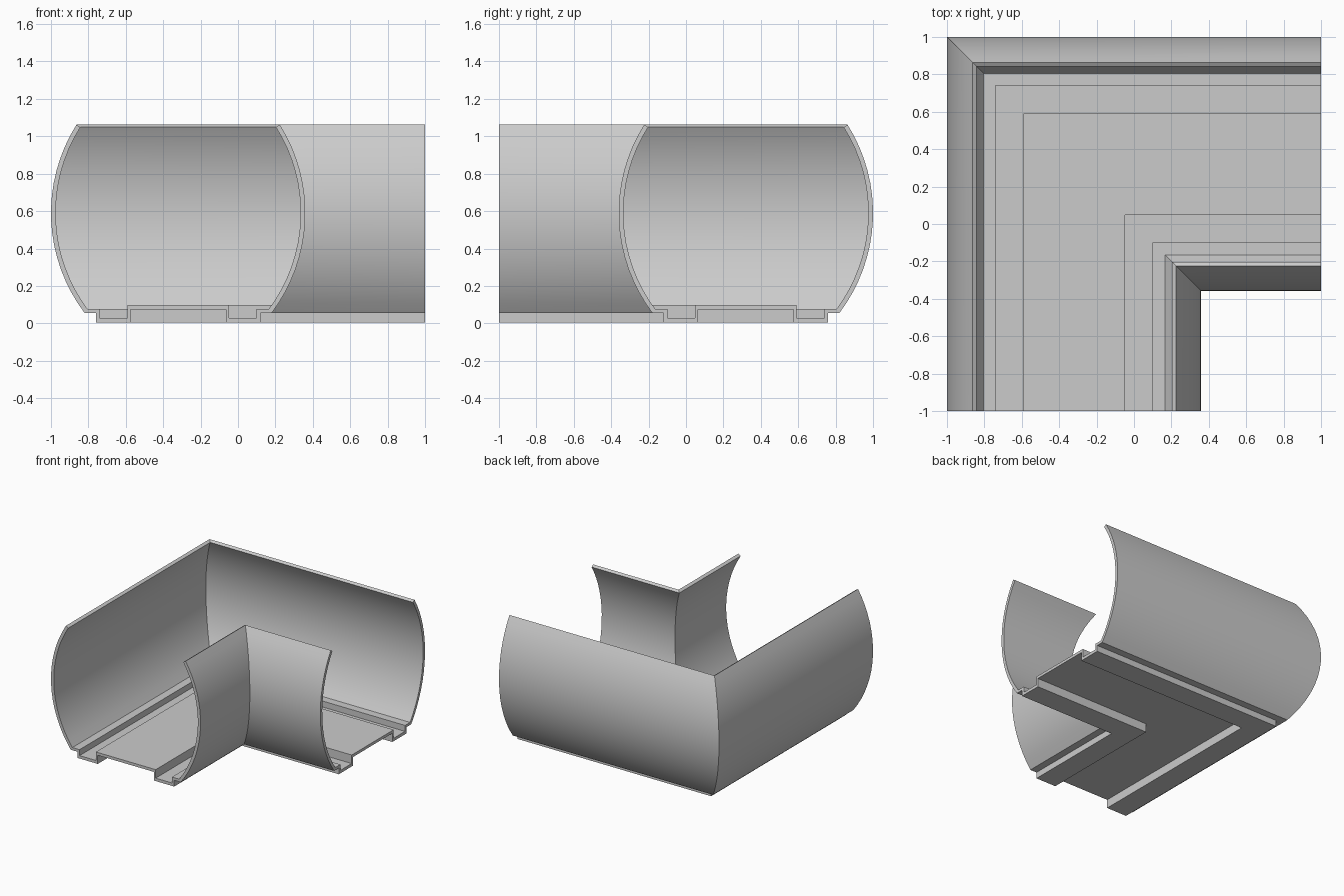
import bpy, bmesh
from math import cos, sin, asin, radians

if "Cube" in bpy.data.objects:
    bpy.data.objects.remove(bpy.data.objects["Cube"])

CENTRE = -0.32          # centreline of the channel section
ARC_H, ARC_Z = -0.205, 0.59   # centre of the side wall arc (from centreline, height)
STEPS = 16


def half_profile(radius, a_top, a_bottom, floor):
    """Half section from the wall's top edge to the middle of the floor."""
    pts = []
    for i in range(STEPS + 1):
        a = a_top + (a_bottom - a_top) * i / STEPS
        pts.append((ARC_H + radius * cos(a), ARC_Z + radius * sin(a)))
    return pts + floor


def mirrored(half):
    """Full section, left to right, in world x."""
    left = [(CENTRE - h, z) for h, z in half]
    right = [(CENTRE + h, z) for h, z in reversed(half)]
    return left + right


# Outer and inner skins of the thin section, with matching point counts
top = asin((1.062 - ARC_Z) / 0.885)
outer = mirrored(half_profile(0.885, top, asin((0.055 - ARC_Z) / 0.885),
                 [(0.44, 0.055), (0.44, 0.004), (0.255, 0.004), (0.255, 0.075)]))
inner = mirrored(half_profile(0.86, top, asin((0.077 - ARC_Z) / 0.86),
                 [(0.42, 0.077), (0.42, 0.028), (0.272, 0.028), (0.272, 0.098)]))
n = len(outer)
loop = outer + inner[::-1]

# Sweep the section around the mitred corner: front end, mitre, right end
bm = bmesh.new()
rings = [[bm.verts.new(f(u, z)) for u, z in loop] for f in (
    lambda u, z: (u, -1, z),
    lambda u, z: (u, -u, z),
    lambda u, z: (1, -u, z))]
m = len(loop)
for a, b in zip(rings, rings[1:]):
    for i in range(m):
        j = (i + 1) % m
        bm.faces.new((a[i], a[j], b[j], b[i]))

# End caps as strips between the two skins
for r in (rings[0], rings[-1]):
    for i in range(n - 1):
        bm.faces.new((r[i], r[i + 1], r[m - 2 - i], r[m - 1 - i]))
bmesh.ops.recalc_face_normals(bm, faces=bm.faces)

mesh = bpy.data.meshes.new("channel_corner")
bm.to_mesh(mesh)
bm.free()
obj = bpy.data.objects.new("channel_corner", mesh)
bpy.context.collection.objects.link(obj)
bpy.context.view_layer.objects.active = obj
obj.select_set(True)
bpy.ops.object.shade_smooth_by_angle(angle=radians(25))
